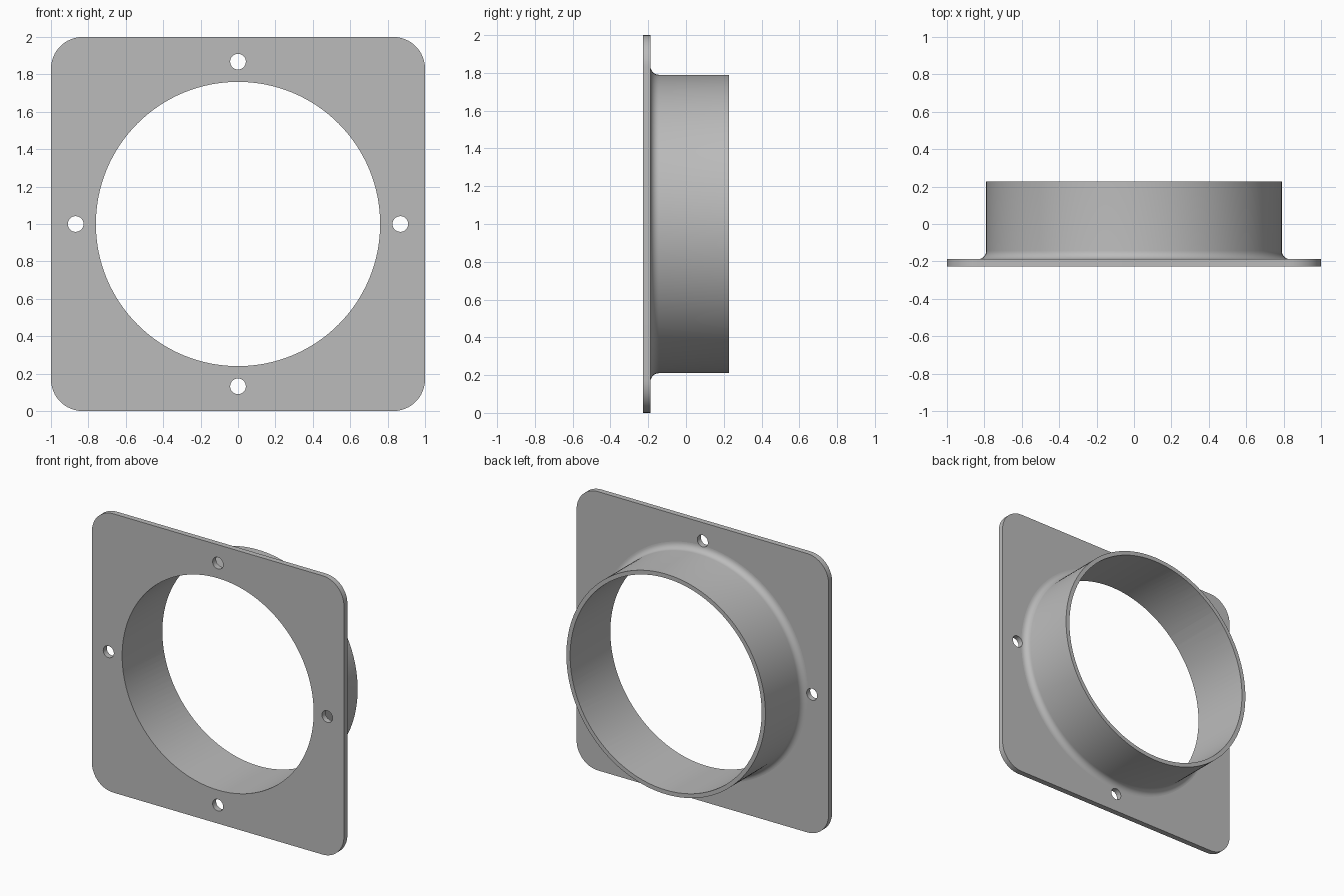
import bpy, bmesh, math
from mathutils import Matrix

cube = bpy.data.objects.get("Cube")
if cube:
    bpy.data.objects.remove(cube)

FRONT, PLATE_BACK, BACK = -0.228, -0.188, 0.228
BORE, OUTER, FILLET = 0.76, 0.79, 0.045
CORNER, HOLE, HOLE_OFFSET = 0.17, 0.042, 0.868
SEGMENTS = 128

grey = bpy.data.materials.new("plain grey")
grey.use_nodes = True
colour = (0.5, 0.5, 0.5, 1)
grey.diffuse_color = colour
grey.node_tree.nodes["Principled BSDF"].inputs["Base Color"].default_value = colour


def finish(name, bm):
    bmesh.ops.recalc_face_normals(bm, faces=bm.faces)
    mesh = bpy.data.meshes.new(name)
    bm.to_mesh(mesh)
    bm.free()
    mesh.materials.append(grey)
    obj = bpy.data.objects.new(name, mesh)
    bpy.context.collection.objects.link(obj)
    return obj


def cylinder_cutter(name, x, z, radius, segments):
    bm = bmesh.new()
    place = Matrix.Translation((x, 0, z)) @ Matrix.Rotation(math.pi / 2, 4, 'X')
    bmesh.ops.create_cone(bm, cap_ends=True, segments=segments, radius1=radius,
                          radius2=radius, depth=1, matrix=place)
    cutter = finish(name, bm)
    cutter.hide_render = True
    return cutter


# Square mounting plate with rounded corners
bm = bmesh.new()
outline = []
for quarter, (sx, sz) in enumerate([(1, 1), (-1, 1), (-1, -1), (1, -1)]):
    for step in range(17):
        a = (quarter + step / 16) * math.pi / 2
        outline.append(bm.verts.new((sx * (1 - CORNER) + CORNER * math.cos(a), FRONT,
                                     1 + sz * (1 - CORNER) + CORNER * math.sin(a))))
face = bm.faces.new(outline)
extruded = bmesh.ops.extrude_face_region(bm, geom=[face])["geom"]
bmesh.ops.translate(bm, vec=(0, PLATE_BACK - FRONT, 0),
                    verts=[v for v in extruded if isinstance(v, bmesh.types.BMVert)])
plate = finish("flanged_collar", bm)

# Collar turned from a profile, with a fillet where it meets the plate
profile = [(0, -0.21), (OUTER + FILLET, -0.21)]
for step in range(9):
    a = step / 8 * math.pi / 2
    profile.append((OUTER + FILLET * (1 - math.sin(a)),
                    PLATE_BACK + FILLET * (1 - math.cos(a))))
profile += [(OUTER, BACK), (0, BACK)]
bm = bmesh.new()
verts = [bm.verts.new((r, y, 1)) for r, y in profile]
edges = [bm.edges.new(pair) for pair in zip(verts, verts[1:])]
bmesh.ops.spin(bm, geom=verts + edges, cent=(0, 0, 1), axis=(0, 1, 0),
               angle=math.tau, steps=SEGMENTS)
bmesh.ops.remove_doubles(bm, verts=bm.verts, dist=0.0001)
collar = finish("collar_helper", bm)

# Bore and four screw holes
helpers = [collar, cylinder_cutter("bore_cutter", 0, 1, BORE, SEGMENTS)]
for i in range(4):
    a = i * math.pi / 2
    helpers.append(cylinder_cutter("screw_hole_cutter", HOLE_OFFSET * math.cos(a),
                                   1 + HOLE_OFFSET * math.sin(a), HOLE, 32))
for helper in helpers:
    mod = plate.modifiers.new(helper.name, 'BOOLEAN')
    mod.operation = 'UNION' if helper is collar else 'DIFFERENCE'
    mod.solver = 'EXACT'
    mod.object = helper

# Apply the cuts, then remove the helpers
bpy.ops.object.select_all(action='DESELECT')
plate.select_set(True)
bpy.context.view_layer.objects.active = plate
for mod in list(plate.modifiers):
    bpy.ops.object.modifier_apply(modifier=mod.name)
for helper in helpers:
    bpy.data.objects.remove(helper)

# Smooth the round walls and keep the flat ends flat
bpy.ops.object.shade_smooth_by_angle(angle=math.radians(30))
for poly in plate.data.polygons:
    if abs(poly.normal.y) > 0.999:
        poly.use_smooth = False
